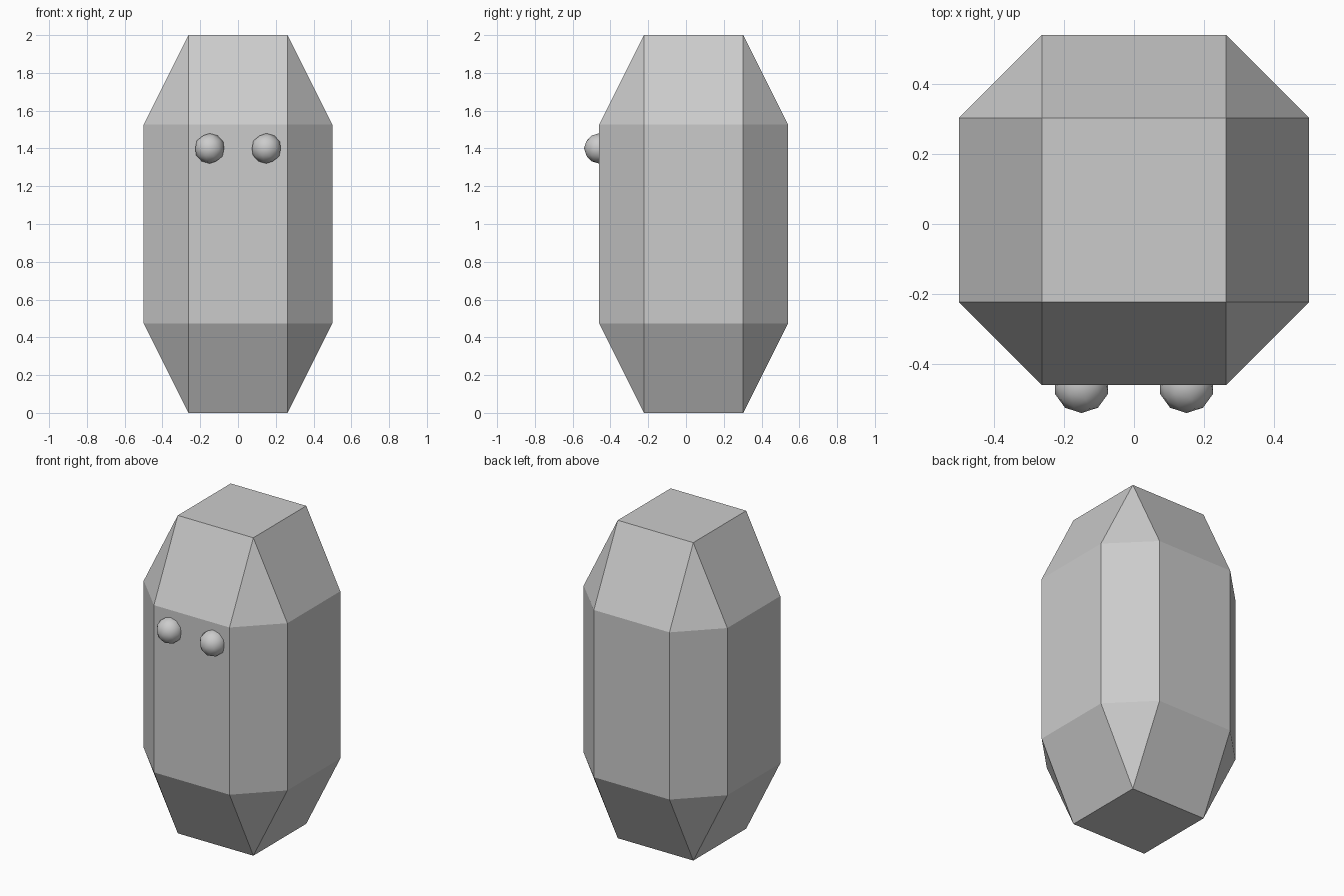
import bpy, bmesh
from mathutils import Matrix

if "Cube" in bpy.data.objects:
    bpy.data.objects.remove(bpy.data.objects["Cube"])

CENTRE_Y = 0.04
BEVEL = 0.237


def add_object(name, bm):
    mesh = bpy.data.meshes.new(name)
    bm.to_mesh(mesh)
    bm.free()
    obj = bpy.data.objects.new(name, mesh)
    bpy.context.collection.objects.link(obj)
    return obj


# Body: chamfered unit cube stretched to twice its height
bm = bmesh.new()
bmesh.ops.create_cube(bm, size=1)
bmesh.ops.bevel(bm, geom=bm.edges[:], offset=BEVEL, offset_type='OFFSET',
                segments=1, affect='EDGES')
bmesh.ops.scale(bm, vec=(1, 1, 2), verts=bm.verts)
bmesh.ops.translate(bm, vec=(0, CENTRE_Y, 1), verts=bm.verts)
add_object("body", bm)

# Eyes: smooth low-poly spheres half sunk into the front face
for side, x in (("left", -0.15), ("right", 0.15)):
    bm = bmesh.new()
    bmesh.ops.create_icosphere(bm, subdivisions=2, radius=0.08,
                               matrix=Matrix.Translation((x, CENTRE_Y - 0.5, 1.4)))
    for face in bm.faces:
        face.smooth = True
    add_object(side + "_eye", bm)
